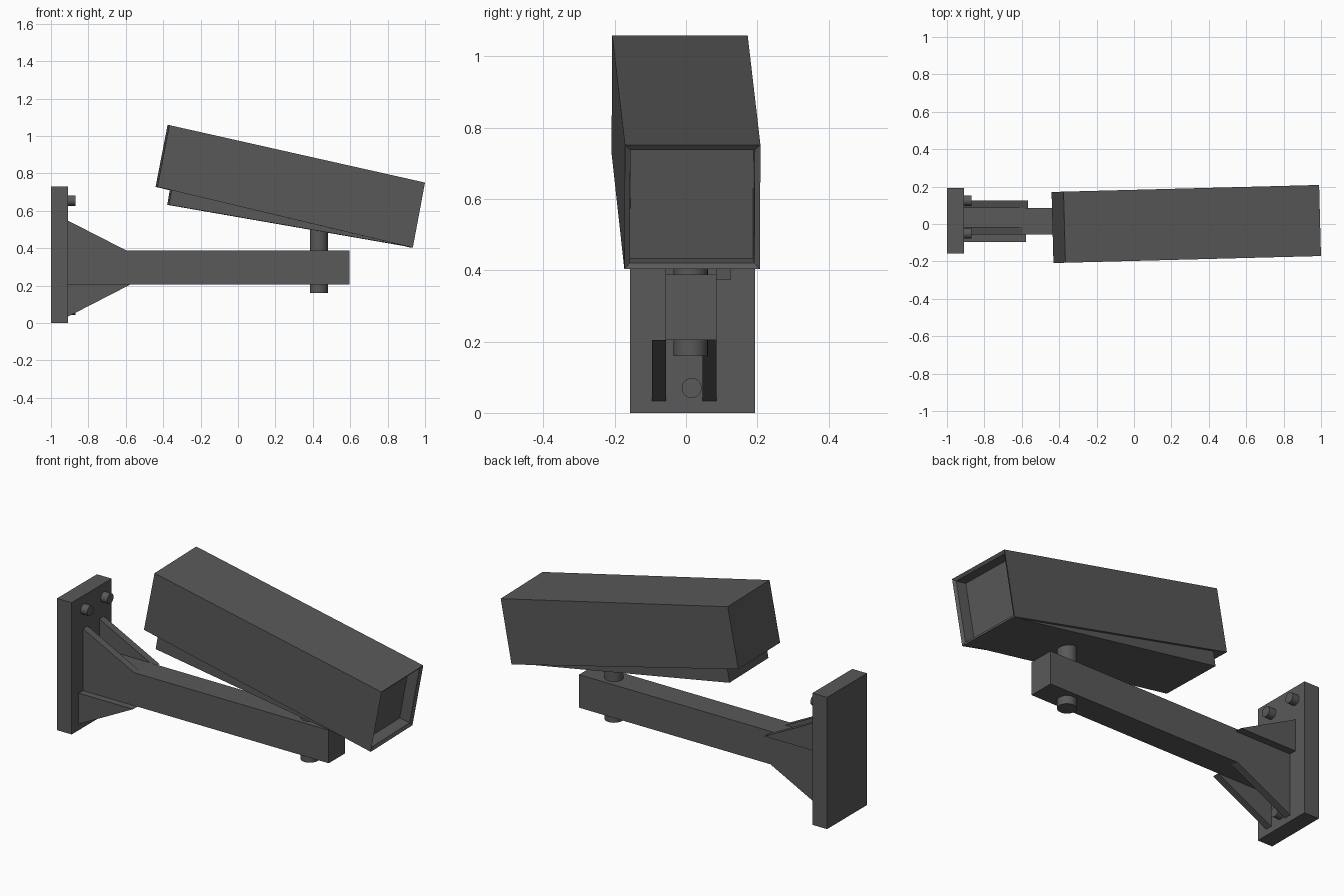
import bpy, bmesh
from math import radians, pi
from mathutils import Matrix, Vector

if "Cube" in bpy.data.objects:
    bpy.data.objects.remove(bpy.data.objects["Cube"])

# Dark grey paint shared by every part
paint = bpy.data.materials.new("dark_grey")
paint.diffuse_color = (0.1, 0.1, 0.1, 1)
paint.use_nodes = True
paint.node_tree.nodes["Principled BSDF"].inputs["Base Color"].default_value = paint.diffuse_color


def finish(bm, name):
    bmesh.ops.recalc_face_normals(bm, faces=bm.faces)
    me = bpy.data.meshes.new(name)
    bm.to_mesh(me)
    bm.free()
    me.materials.append(paint)
    ob = bpy.data.objects.new(name, me)
    bpy.context.collection.objects.link(ob)
    return ob


def prism(profile, y0, y1):
    """Extrude an x-z profile from y0 to y1."""
    bm = bmesh.new()
    face = bm.faces.new([bm.verts.new((x, y0, z)) for x, z in profile])
    ext = bmesh.ops.extrude_face_region(bm, geom=[face])
    vs = [v for v in ext["geom"] if isinstance(v, bmesh.types.BMVert)]
    bmesh.ops.translate(bm, verts=vs, vec=(0, y1 - y0, 0))
    bmesh.ops.recalc_face_normals(bm, faces=bm.faces)
    return bm


def rect(x0, x1, z0, z1):
    return [(x0, z0), (x1, z0), (x1, z1), (x0, z1)]


def cylinder(name, centre, r, depth, rot=Matrix()):
    bm = bmesh.new()
    bmesh.ops.create_cone(bm, cap_ends=True, segments=32, radius1=r, radius2=r,
                          depth=depth, matrix=Matrix.Translation(centre) @ rot)
    ob = finish(bm, name)
    bpy.context.view_layer.objects.active = ob
    ob.select_set(True)
    bpy.ops.object.shade_smooth_by_angle()
    ob.select_set(False)


# Wall plate and arm
finish(prism(rect(-1, -0.91, 0, 0.73), -0.157, 0.193), "wall_plate")
finish(prism(rect(-0.92, 0.596, 0.205, 0.388), -0.057, 0.085), "arm")

# Gussets: upper and lower pairs are offset sideways from each other
upper = [(-0.91, 0.373), (-0.568, 0.373), (-0.91, 0.548)]
lower = [(-0.91, 0.205), (-0.91, 0.034), (-0.577, 0.205)]
for i, y in enumerate((-0.057, 0.085)):
    finish(prism(upper, y, y + 0.04), f"upper_gusset_{i}")
for i, y in enumerate((-0.095, 0.046)):
    finish(prism(lower, y, y + 0.039), f"lower_gusset_{i}")

# Bolts on the wall plate
for i, (y, z) in enumerate(((-0.05, 0.655), (0.125, 0.655), (0.016, 0.07))):
    cylinder(f"bolt_{i}", (-0.9, y, z), 0.028, 0.06, Matrix.Rotation(pi / 2, 4, 'Y'))

# Swivel pin through the arm
cylinder("swivel_pin", (0.432, 0.013, 0.34), 0.048, 0.36)

# Camera housing, pitched down and turned slightly, with a recessed front
yaw = Matrix.Translation((0.28, 0, 0)) @ Matrix.Rotation(radians(1.5), 4, 'Z') \
    @ Matrix.Translation((-0.28, 0, 0))
bm = prism([(-0.436, 0.728), (0.93, 0.403), (0.995, 0.751), (-0.372, 1.058)], -0.19, 0.19)
front = max(bm.faces, key=lambda f: f.normal.dot(Vector((1, 0, 0))))
bmesh.ops.inset_individual(bm, faces=[front], thickness=0.022, depth=-0.01)
bmesh.ops.inset_individual(bm, faces=[front], thickness=0.003, depth=-0.06)
bm.transform(yaw)
finish(bm, "camera_housing")

# Wedge-shaped base under the housing
bm = prism([(-0.374, 0.632), (0.925, 0.406), (-0.36, 0.712)], -0.177, 0.177)
bm.transform(yaw)
finish(bm, "housing_base")
